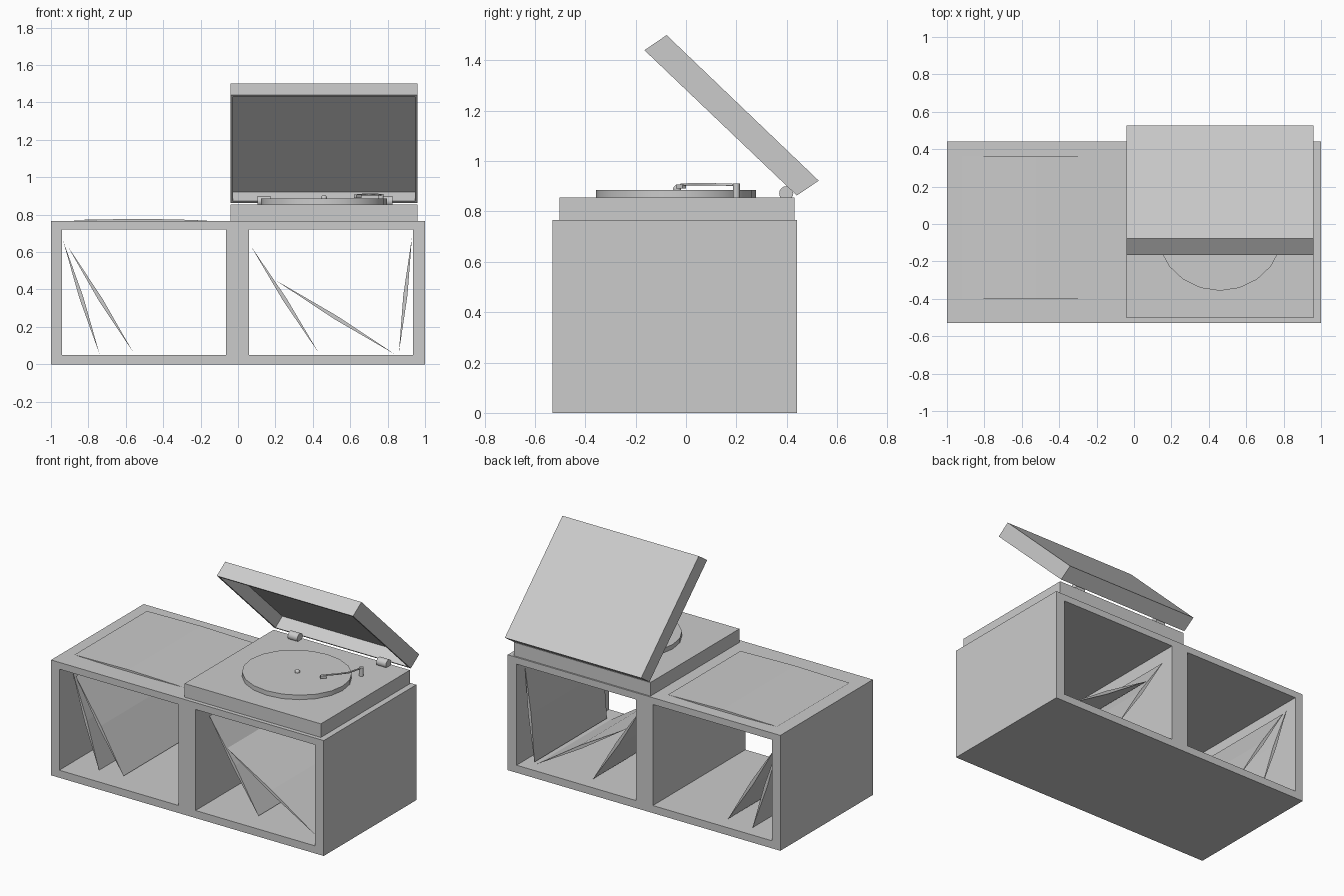
import bpy, bmesh, math
from mathutils import Vector

if "Cube" in bpy.data.objects:
    bpy.data.objects.remove(bpy.data.objects["Cube"])


def finish(bm, name):
    bmesh.ops.recalc_face_normals(bm, faces=bm.faces)
    me = bpy.data.meshes.new(name)
    bm.to_mesh(me)
    bm.free()
    ob = bpy.data.objects.new(name, me)
    bpy.context.collection.objects.link(ob)
    return ob


def prism(name, profile, axis, lo, hi):
    """Extrude a 2D profile (xz along y, or yz along x)."""
    bm = bmesh.new()
    pt = (lambda a, b: (a, lo, b)) if axis == 'y' else (lambda a, b: (lo, a, b))
    face = bm.faces.new([bm.verts.new(pt(*p)) for p in profile])
    new = bmesh.ops.extrude_face_region(bm, geom=[face])['geom']
    off = (0, hi - lo, 0) if axis == 'y' else (hi - lo, 0, 0)
    bmesh.ops.translate(bm, vec=off, verts=[v for v in new if isinstance(v, bmesh.types.BMVert)])
    return finish(bm, name)


def box(name, x0, x1, y0, y1, z0, z1):
    return prism(name, [(x0, z0), (x1, z0), (x1, z1), (x0, z1)], 'y', y0, y1)


def cylinder(name, loc, r, depth, sides, rot=(0, 0, 0), scale=(1, 1, 1)):
    bpy.ops.mesh.primitive_cylinder_add(vertices=sides, radius=r, depth=depth, location=loc, rotation=rot)
    ob = bpy.context.object
    ob.name = name
    ob.scale = scale
    bpy.ops.object.shade_smooth_by_angle(angle=math.radians(35))
    return ob


# Cabinet with two cubbies open front to back
cabinet = box("cabinet", -1, 1, -0.53, 0.44, 0, 0.765)
for x0, x1 in ((-0.94, -0.065), (0.06, 0.935)):
    cutter = box("cubby_cutter", x0, x1, -0.7, 0.6, 0.05, 0.72)
    cutter.hide_render = True
    mod = cabinet.modifiers.new("cubby", 'BOOLEAN')
    mod.object = cutter
    mod.operation = 'DIFFERENCE'
    mod.solver = 'EXACT'
    bpy.context.view_layer.objects.active = cabinet
    bpy.ops.object.modifier_apply(modifier=mod.name)
    bpy.data.objects.remove(cutter)


# Record sleeves: thin diamond sections running front to back
def sleeve(name, a, b, half):
    a, b = Vector(a), Vector(b)
    d = (b - a).normalized()
    n = Vector((-d.y, d.x)) * half
    m = (a + b) / 2
    prism(name, [a, m - n, b, m + n], 'y', -0.40, 0.36)


for i, (a, b) in enumerate((((-0.935, 0.66), (-0.74, 0.053)),
                            ((-0.91, 0.63), (-0.56, 0.063)),
                            ((0.07, 0.63), (0.43, 0.063)),
                            ((0.20, 0.45), (0.84, 0.053)),
                            ((0.93, 0.68), (0.86, 0.06)))):
    sleeve(f"record_sleeve_{i + 1}", a, b, 0.011)
sleeve("record_sleeve_on_top", (-0.92, 0.771), (-0.12, 0.769), 0.008)

# Turntable base, platter and spindle
box("turntable_base", -0.04, 0.96, -0.503, 0.43, 0.765, 0.855)
cylinder("platter", (0.46, -0.04, 0.87), 0.317, 0.03, 20, scale=(1.06, 1, 1))
bpy.ops.mesh.primitive_uv_sphere_add(segments=12, ring_count=8, radius=0.016, location=(0.46, -0.035, 0.889))
bpy.context.object.name = "spindle"
bpy.ops.object.shade_smooth_by_angle(angle=math.radians(35))

# Tonearm: post, bent tube and head
cylinder("tonearm_post", (0.765, 0.20, 0.882), 0.014, 0.056, 12)
curve = bpy.data.curves.new("tonearm", 'CURVE')
curve.dimensions = '3D'
curve.bevel_depth = 0.005
curve.bevel_resolution = 1
curve.use_fill_caps = True
path = [(0.765, 0.20, 0.905), (0.745, 0.10, 0.908), (0.70, 0.04, 0.908), (0.64, -0.02, 0.907)]
spline = curve.splines.new('POLY')
spline.points.add(len(path) - 1)
for p, co in zip(spline.points, path):
    p.co = (*co, 1)
bpy.context.collection.objects.link(bpy.data.objects.new("tonearm", curve))
head = box("tonearm_head", -0.01, 0.01, -0.018, 0.018, -0.012, 0.005)
head.location = (0.64, -0.02, 0.902)
head.rotation_euler.z = math.radians(-45)

# Hinges
for side, x in (("left", 0.14), ("right", 0.79)):
    cylinder(f"hinge_{side}", (x, 0.398, 0.872), 0.028, 0.07, 16, rot=(0, math.pi / 2, 0))

# Open lid: slanted shell, hollow underneath
outer = [(-0.165, 1.44), (0.44, 0.863), (0.527, 0.922), (-0.077, 1.50)]
lid = prism("lid", outer, 'x', -0.04, 0.96)
bm = bmesh.new()
bm.from_mesh(lid.data)
bm.faces.ensure_lookup_table()
under = min((f for f in bm.faces if abs(f.normal.x) < 0.1 and len(f.verts) == 4),
            key=lambda f: f.normal.y + f.normal.z)
# pick the large face that looks down and forward
under = min((f for f in bm.faces if f.calc_area() > 0.5), key=lambda f: f.normal.z)
bmesh.ops.inset_individual(bm, faces=[under], thickness=0.02)
new = bmesh.ops.extrude_discrete_faces(bm, faces=[under])['faces']
bmesh.ops.translate(bm, vec=Vector((0, 0.087, 0.06)) * 0.82, verts=new[0].verts)
bm.to_mesh(lid.data)
bm.free()
